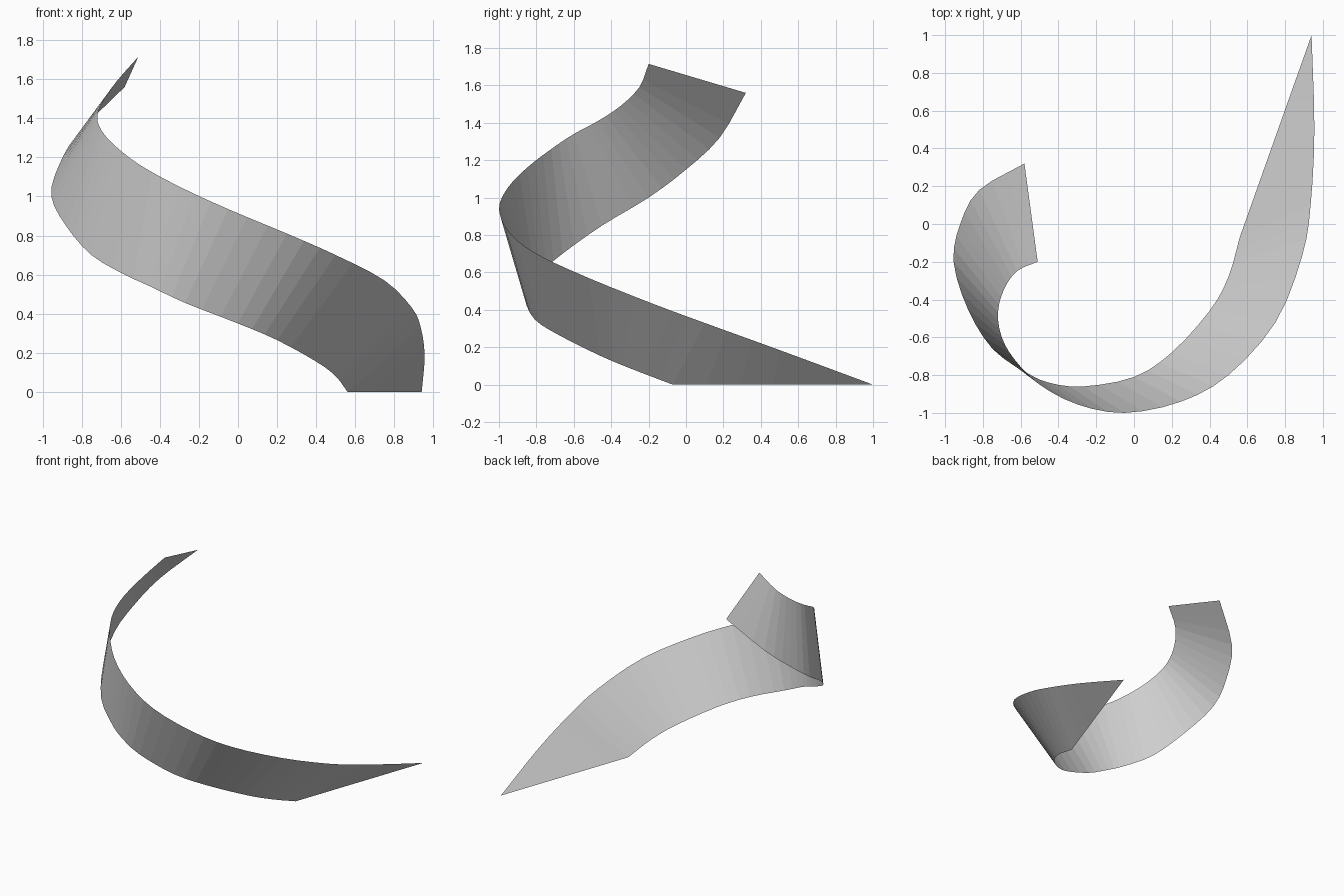
import bpy, bmesh
from mathutils import Vector

cube = bpy.data.objects.get("Cube")
if cube:
    bpy.data.objects.remove(cube)

STEPS = 3  # flat facets between neighbouring guide points

# Guide points along the two rims, paired across the strip
upper_rim = [(.94, 1, 0), (.955, .5, .185), (.935, .1, .33), (.89, -.17, .43),
             (.75, -.52, .57), (.5, -.8, .7), (.25, -.94, .81), (-.05, -1, .935),
             (-.3, -.955, 1.05), (-.5, -.85, 1.16), (-.63, -.72, 1.26),
             (-.7, -.6, 1.34), (-.72, -.47, 1.41), (-.69, -.35, 1.49),
             (-.62, -.25, 1.59), (-.51, -.2, 1.715)]
lower_rim = [(.56, -.07, 0), (.5, -.28, .08), (.4, -.46, .155), (.2, -.68, .265),
             (0, -.81, .35), (-.27, -.86, .455), (-.45, -.84, .54),
             (-.58, -.78, .6), (-.75, -.66, .7), (-.88, -.45, .85),
             (-.955, -.2, 1), (-.92, 0, 1.15), (-.82, .18, 1.32), (-.58, .32, 1.56)]


def smooth_path(points):
    """Evenly sampled curve passing through every guide point."""
    pts = [Vector(p) for p in points]
    pts = [2 * pts[0] - pts[1]] + pts + [2 * pts[-1] - pts[-2]]
    path = []
    for a, b, c, d in zip(pts, pts[1:], pts[2:], pts[3:]):
        for i in range(STEPS):
            t = i / STEPS
            path.append(b + t * (c - a) / 2
                        + t * t * (a - 2.5 * b + 2 * c - d / 2)
                        + t ** 3 * (1.5 * (b - c) + (d - a) / 2))
    return path + [pts[-2]]


# The foot is cut straight along the ground before the lower rim rises
upper = smooth_path(upper_rim)
foot_start, foot_end = Vector(upper_rim[0]), Vector(lower_rim[0])
foot_count = 2 * STEPS
foot = [foot_start.lerp(foot_end, i / foot_count) for i in range(foot_count)]
lower = foot + smooth_path(lower_rim)

# Skin the strip between the rims
bm = bmesh.new()
top = [bm.verts.new(p) for p in upper]
bottom = [bm.verts.new(p) for p in lower]
for i in range(len(top) - 1):
    bm.faces.new((top[i], top[i + 1], bottom[i + 1], bottom[i]))
bmesh.ops.remove_doubles(bm, verts=bm.verts, dist=0.0005)
mesh = bpy.data.meshes.new("spiral_ribbon")
bm.to_mesh(mesh)
bm.free()

# Plain grey surface
grey = bpy.data.materials.new("light_grey")
grey.use_nodes = True
grey.diffuse_color = (.62, .62, .62, 1)
grey.node_tree.nodes["Principled BSDF"].inputs["Base Color"].default_value = (.62, .62, .62, 1)
mesh.materials.append(grey)

ribbon = bpy.data.objects.new("spiral_ribbon", mesh)
bpy.context.collection.objects.link(ribbon)
